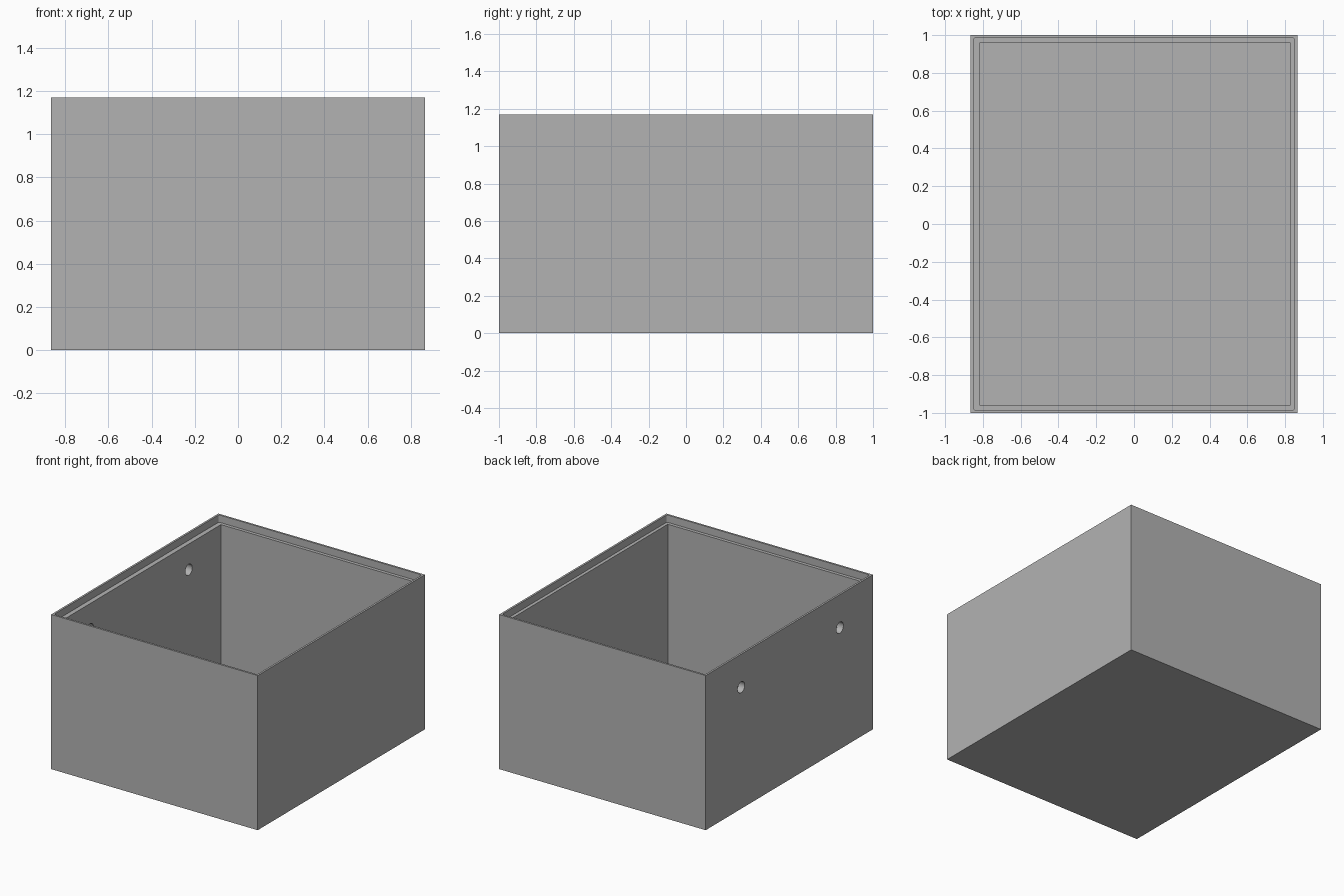
import bpy, math

cube = bpy.data.objects.get("Cube")
if cube:
    bpy.data.objects.remove(cube, do_unlink=True)

W, D, H = 0.865, 1.0, 1.17      # half width, half depth, height
WALL, THICK_WALL, LIP = 0.04, 0.05, 0.015
LEDGE_Z = H - 0.055

grey = bpy.data.materials.new("grey plastic")
grey.use_nodes = True
grey.diffuse_color = (0.45, 0.45, 0.45, 1)
grey.node_tree.nodes["Principled BSDF"].inputs["Base Color"].default_value = (0.45, 0.45, 0.45, 1)


def block(name, low, high):
    """Box between two opposite corners."""
    bpy.ops.mesh.primitive_cube_add(size=1, location=[(a + b) / 2 for a, b in zip(low, high)])
    ob = bpy.context.object
    ob.name = name
    ob.scale = [b - a for a, b in zip(low, high)]
    bpy.ops.object.transform_apply(location=True, rotation=False, scale=True)
    ob.data.materials.append(grey)
    return ob


def cut(target, cutter):
    """Subtract the cutter from the target, then discard it."""
    mod = target.modifiers.new("cut", 'BOOLEAN')
    mod.operation, mod.solver, mod.object = 'DIFFERENCE', 'EXACT', cutter
    bpy.context.view_layer.objects.active = target
    bpy.ops.object.modifier_apply(modifier=mod.name)
    bpy.data.objects.remove(cutter, do_unlink=True)


box = block("open_box", (-W, -D, 0), (W, D, H))

# Main cavity, with the drilled wall slightly thicker
cut(box, block("cavity_cutter", (-W + THICK_WALL, -D + WALL, WALL), (W - WALL, D - WALL, H + 0.1)))

# Stepped ledge for a lid, with softly rounded corners
rebate = block("ledge_cutter", (-W + LIP, -D + LIP, LEDGE_Z), (W - LIP, D - LIP, H + 0.1))
bevel = rebate.modifiers.new("corners", 'BEVEL')
bevel.width, bevel.segments = 0.012, 3
weights = rebate.data.attributes.new("bevel_weight_edge", 'FLOAT', 'EDGE')
for edge in rebate.data.edges:
    a, b = (rebate.data.vertices[i].co for i in edge.vertices)
    weights.data[edge.index].value = float(abs(a.z - b.z) > 0.01)
bevel.limit_method = 'WEIGHT'
bpy.ops.object.modifier_apply(modifier=bevel.name)
cut(box, rebate)

# Two round holes through the thicker wall
for y in (-0.605, 0.575):
    bpy.ops.mesh.primitive_cylinder_add(vertices=32, radius=0.042, depth=0.2,
                                        location=(-W, y, 0.92), rotation=(0, math.pi / 2, 0))
    drill = bpy.context.object
    drill.data.materials.append(grey)
    cut(box, drill)

bpy.ops.object.select_all(action='DESELECT')
box.select_set(True)
bpy.context.view_layer.objects.active = box
bpy.ops.object.shade_smooth_by_angle(angle=math.radians(30))
